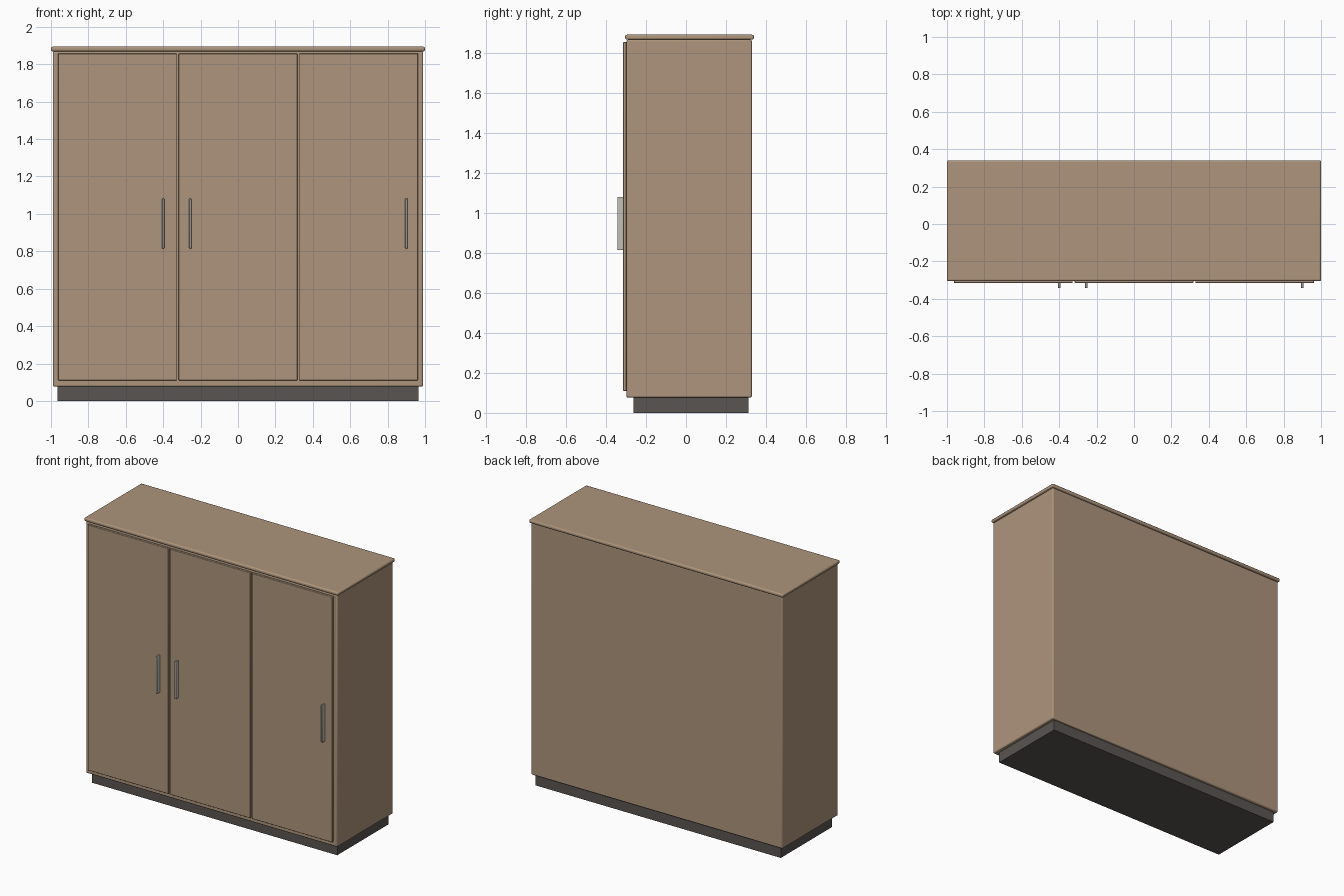
import bpy

if "Cube" in bpy.data.objects:
    bpy.data.objects.remove(bpy.data.objects["Cube"])


def material(name, rgb):
    m = bpy.data.materials.new(name)
    m.diffuse_color = (*rgb, 1)
    m.use_nodes = True
    m.node_tree.nodes["Principled BSDF"].inputs["Base Color"].default_value = m.diffuse_color
    return m


wood = material("wood", (0.42, 0.30, 0.20))
dark = material("dark_base", (0.10, 0.09, 0.085))
metal = material("metal", (0.55, 0.53, 0.48))


def box(name, x, y, z, mat, bevel=0.0, segments=3):
    """Box from (min, max) ranges, with optional rounded edges."""
    bpy.ops.mesh.primitive_cube_add(size=1, location=[sum(r) / 2 for r in (x, y, z)])
    ob = bpy.context.object
    ob.name = name
    ob.scale = [r[1] - r[0] for r in (x, y, z)]
    bpy.ops.object.transform_apply(location=False, rotation=False, scale=True)
    ob.data.materials.append(mat)
    if bevel:
        mod = ob.modifiers.new("rounded_edges", 'BEVEL')
        mod.width = bevel
        mod.segments = segments
        bpy.ops.object.shade_smooth_by_angle()
    return ob


# Recessed plinth, cabinet body and overhanging top
box("plinth", (-0.965, 0.965), (-0.262, 0.312), (0, 0.08), dark)
box("cabinet_body", (-0.99, 0.99), (-0.298, 0.33), (0.077, 1.869), wood, 0.008)
box("top_panel", (-1, 1), (-0.305, 0.34), (1.869, 1.894), wood, 0.009)

# Three doors, each with a slim vertical bar handle
pitch, width = 0.645, 0.635
for i, (side, handle_x) in enumerate((("left", -0.40), ("middle", -0.255), ("right", 0.90))):
    cx = (i - 1) * pitch
    box(side + "_door", (cx - width / 2, cx + width / 2), (-0.315, -0.298),
        (0.11, 1.857), wood, 0.003, 2)
    box(side + "_handle", (handle_x - 0.0065, handle_x + 0.0065), (-0.343, -0.313),
        (0.815, 1.082), metal, 0.004)
